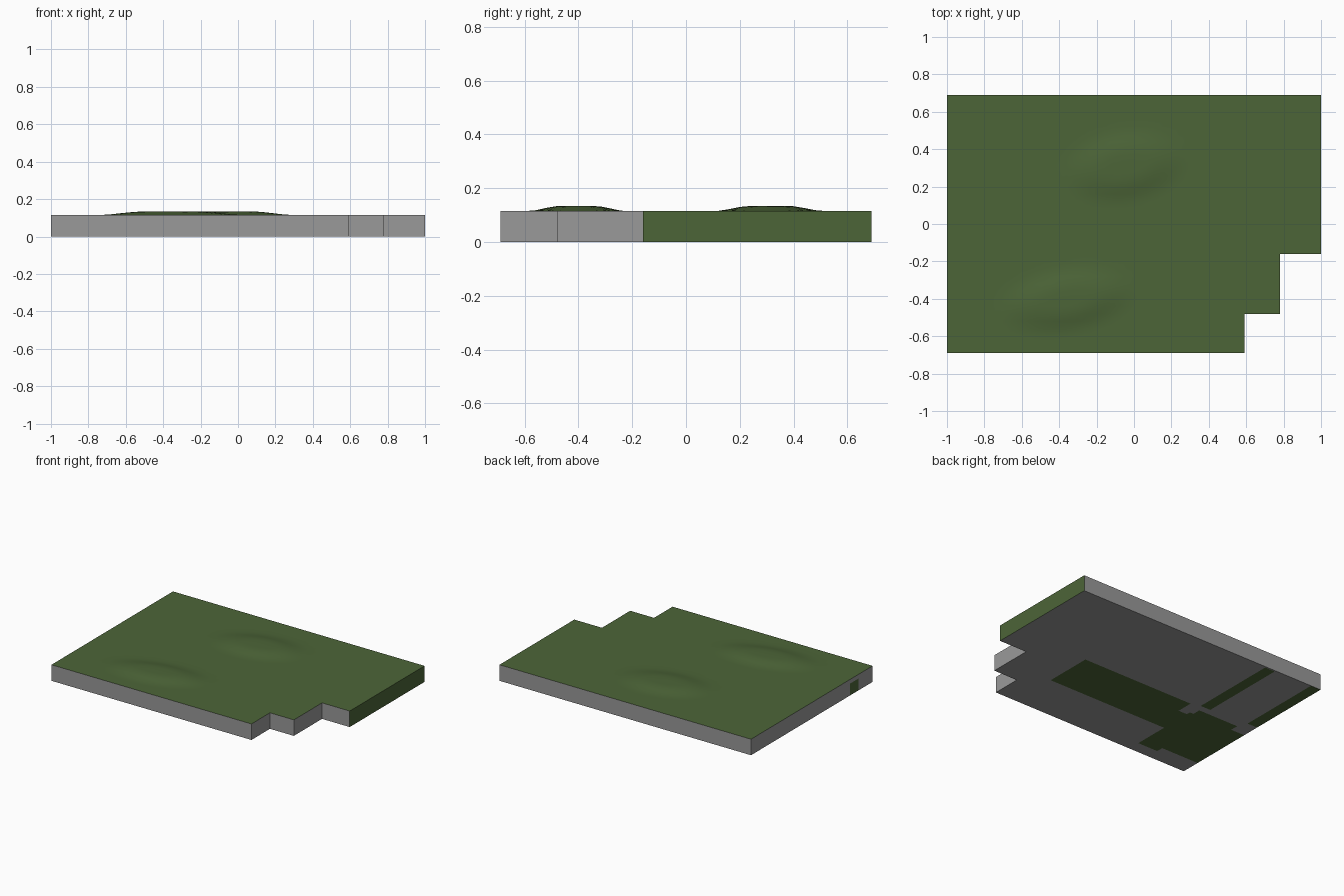
import bpy, bmesh, math
from mathutils import Vector

if "Cube" in bpy.data.objects:
    bpy.data.objects.remove(bpy.data.objects["Cube"])

TOP = 0.115


def material(name, rgb):
    m = bpy.data.materials.new(name)
    m.use_nodes = True
    m.diffuse_color = (*rgb, 1)
    m.node_tree.nodes["Principled BSDF"].inputs["Base Color"].default_value = (*rgb, 1)
    return m


stone = material("stone grey", (0.32, 0.32, 0.32))
grass = material("grass green", (0.073, 0.13, 0.039))

# stepped outline of the plot
outline = [(-1, -.69), (.59, -.69), (.59, -.48), (.78, -.48),
           (.78, -.16), (1, -.16), (1, .69), (-1, .69)]

# green areas of the underside: x min, x max, y min, y max
rooms = [(-.54, .42, -.34, -.01), (-.47, .42, -.01, .01), (-1, -.54, -.55, -.08),
         (-.70, -.54, -.60, -.55), (-.89, -.57, -.08, -.02),
         (-.62, -.54, .03, .68), (-1, -.92, .05, .69)]
# the strip beside the large room stops short
rooms[0] = (-.47, .42, -.34, -.01)
rooms.append((-.54, -.47, -.34, -.11))
door_y, door_top = (-.53, -.435), 0.085


def outline_face(bm, z):
    return bm.faces.new([bm.verts.new((x, y, z)) for x, y in outline])


def cut(bm, axis, value):
    co, no = Vector(), Vector()
    co[axis], no[axis] = value, 1
    bmesh.ops.bisect_plane(bm, geom=bm.verts[:] + bm.edges[:] + bm.faces[:],
                           plane_co=co, plane_no=no, dist=1e-5)


def finish(bm, name, mats):
    mesh = bpy.data.meshes.new(name)
    bm.to_mesh(mesh)
    bm.free()
    for m in mats:
        mesh.materials.append(m)
    ob = bpy.data.objects.new(name, mesh)
    bpy.context.collection.objects.link(ob)
    return ob


# base slab, open on top where the ground lies
bm = bmesh.new()
base = outline_face(bm, 0)
walls = bmesh.ops.extrude_face_region(bm, geom=[base])["geom"]
bmesh.ops.translate(bm, vec=(0, 0, TOP), verts=[v for v in walls if isinstance(v, bmesh.types.BMVert)])
bmesh.ops.recalc_face_normals(bm, faces=bm.faces[:])
bmesh.ops.delete(bm, geom=[f for f in bm.faces if f.normal.z > .9], context="FACES_ONLY")
if not any(f.normal.z < -.9 for f in bm.faces):
    outline_face(bm, 0).normal_flip()
    bmesh.ops.remove_doubles(bm, verts=bm.verts[:], dist=1e-5)
for x in {v for r in rooms for v in r[:2] if abs(v) < 1}:
    cut(bm, 0, x)
for y in {v for r in rooms for v in r[2:] if v < .69} | set(door_y):
    cut(bm, 1, y)
cut(bm, 2, door_top)
bm.normal_update()
for f in bm.faces:
    c = f.calc_center_median()
    if f.normal.z < -.9:
        green = any(r[0] < c.x < r[1] and r[2] < c.y < r[3] for r in rooms)
    elif f.normal.x < -.9:
        green = door_y[0] < c.y < door_y[1] and c.z < door_top
    else:
        green = f.normal.x > .9 and c.x > .99
    f.material_index = int(green)
finish(bm, "base_slab", [stone, grass])

# low mounds: centre x, centre y, half length, half width, turn
mounds = [(-.36, -.405, .40, .175, .17), (-.05, .31, .36, .20, .17)]


def mound_height(x, y):
    h = 0
    for cx, cy, a, b, turn in mounds:
        dx, dy = x - cx, y - cy
        u = (dx * math.cos(turn) + dy * math.sin(turn)) / a
        v = (dy * math.cos(turn) - dx * math.sin(turn)) / b
        t = min(1, max(0, (1 - math.hypot(u, v)) / .65))
        h += .019 * t * t * (3 - 2 * t)
    return h


# grass ground with the mounds raised in it
bm = bmesh.new()
outline_face(bm, TOP)
step = .04
for i in range(-24, 25):
    cut(bm, 0, i * step)
for i in range(-17, 18):
    cut(bm, 1, i * step)
for v in bm.verts:
    v.co.z += mound_height(v.co.x, v.co.y)
for f in bm.faces:
    f.smooth = True
finish(bm, "grass_ground", [grass])
